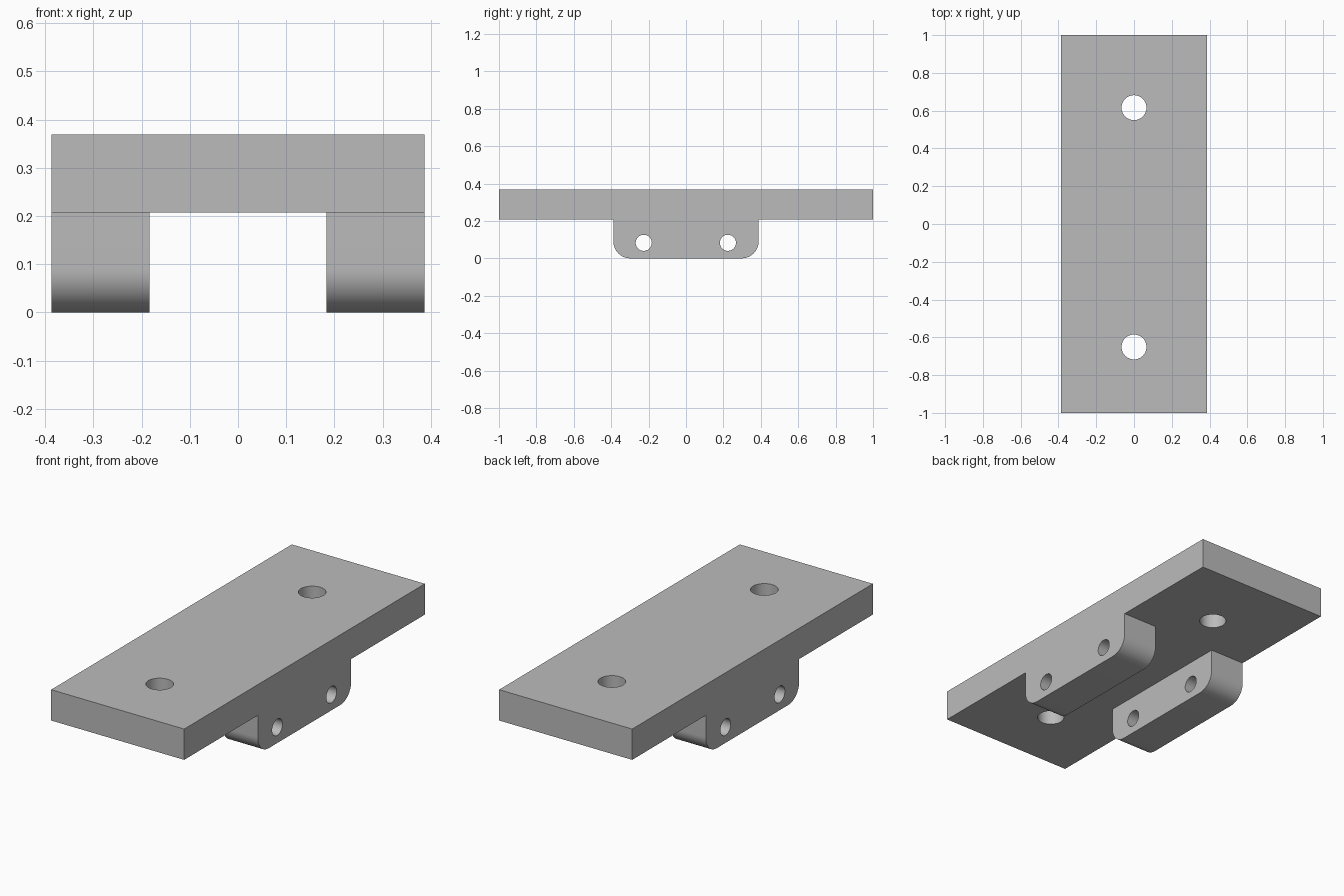
import bpy, bmesh, math
from mathutils import Matrix

cube = bpy.data.objects.get("Cube")
if cube:
    bpy.data.objects.remove(cube, do_unlink=True)

HALF_W, TOP, UNDER = 0.387, 0.369, 0.207   # plate half width, top and underside
LUG, FILLET = 0.388, 0.09                  # lug half length and corner radius

grey = bpy.data.materials.new("Plain grey")
grey.use_nodes = True
colour = (0.5, 0.5, 0.5, 1)
grey.diffuse_color = colour
grey.node_tree.nodes["Principled BSDF"].inputs["Base Color"].default_value = colour


def add_object(name, bm):
    bmesh.ops.recalc_face_normals(bm, faces=bm.faces)
    mesh = bpy.data.meshes.new(name)
    bm.to_mesh(mesh)
    bm.free()
    mesh.materials.append(grey)
    obj = bpy.data.objects.new(name, mesh)
    bpy.context.collection.objects.link(obj)
    return obj


def cylinder(name, location, radius, depth, axis="Z"):
    bm = bmesh.new()
    turn = Matrix.Rotation(math.pi / 2, 4, "Y") if axis == "X" else Matrix()
    bmesh.ops.create_cone(bm, cap_ends=True, segments=48, radius1=radius, radius2=radius,
                          depth=depth, matrix=Matrix.Translation(location) @ turn)
    return add_object(name, bm)


def box(name, location, size):
    bm = bmesh.new()
    bmesh.ops.create_cube(bm, size=1, matrix=Matrix.Translation(location) @ Matrix.Diagonal((*size, 1)))
    return add_object(name, bm)


# Side profile: flat plate with a rounded lug below, extruded across the width
half = [(1, TOP), (1, UNDER), (LUG, UNDER)]
for i in range(17):
    a = math.pi / 2 * i / 16
    half.append((LUG - FILLET + FILLET * math.cos(a), FILLET - FILLET * math.sin(a)))
profile = half + [(-y, z) for y, z in reversed(half)]

bm = bmesh.new()
face = bm.faces.new([bm.verts.new((-HALF_W, y, z)) for y, z in profile])
swept = bmesh.ops.extrude_face_region(bm, geom=[face])["geom"]
bmesh.ops.translate(bm, vec=(2 * HALF_W, 0, 0),
                    verts=[v for v in swept if isinstance(v, bmesh.types.BMVert)])
bracket = add_object("mounting_bracket", bm)

# Channel between the lugs, vertical screw holes and horizontal pin holes
cutters = [box("channel_cutter", (0, 0, UNDER / 2 - 0.1), (0.368, 0.9, UNDER + 0.2))]
cutters += [cylinder("screw_hole_cutter", (0, y, 0.3), 0.066, 1) for y in (-0.651, 0.616)]
cutters += [cylinder("pin_hole_cutter", (0, y, 0.083), 0.043, 1, "X") for y in (-0.226, 0.224)]

bpy.context.view_layer.objects.active = bracket
for cutter in cutters:
    mod = bracket.modifiers.new(cutter.name, "BOOLEAN")
    mod.operation = "DIFFERENCE"
    mod.solver = "EXACT"
    mod.object = cutter
    bpy.ops.object.modifier_apply(modifier=mod.name)
    bpy.data.objects.remove(cutter, do_unlink=True)

# Smooth the fillets and hole walls, keep the machined edges crisp
bpy.ops.object.select_all(action="DESELECT")
bracket.select_set(True)
bpy.ops.object.shade_smooth_by_angle(angle=math.radians(30))
